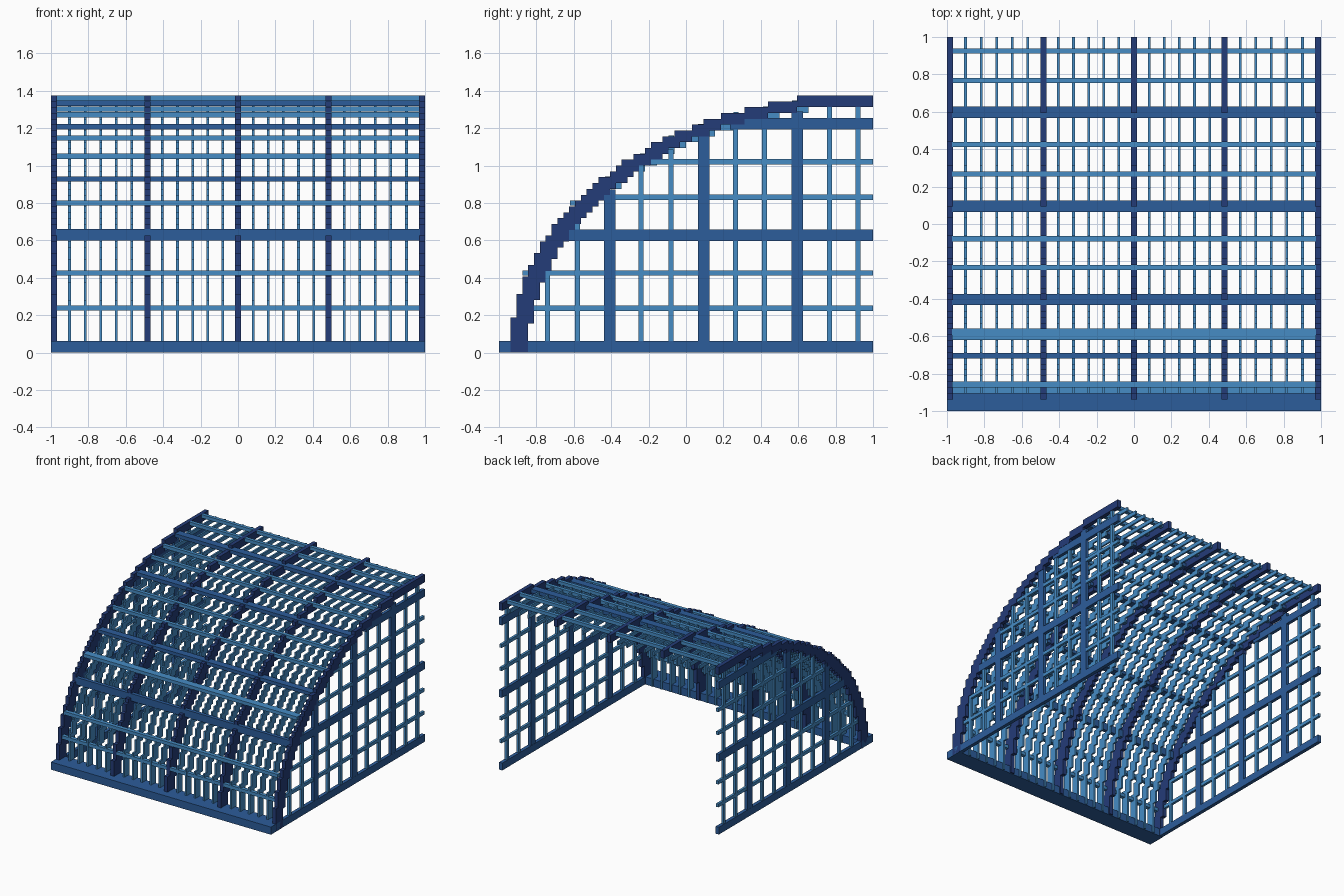
import bpy, bmesh, math

cube = bpy.data.objects.get("Cube")
if cube:
    bpy.data.objects.remove(cube, do_unlink=True)


def material(name, srgb):
    lin = [((c / 255 + 0.055) / 1.055) ** 2.4 for c in srgb] + [1.0]
    m = bpy.data.materials.new(name)
    m.use_nodes = True
    m.diffuse_color = lin
    m.node_tree.nodes["Principled BSDF"].inputs["Base Color"].default_value = lin
    return m


NAVY = material("navy", (36, 60, 120))
BLUE = material("mid blue", (44, 93, 155))
LIGHT = material("light blue", (70, 140, 197))


def finish(bm, name, mat):
    bmesh.ops.recalc_face_normals(bm, faces=bm.faces)
    me = bpy.data.meshes.new(name)
    bm.to_mesh(me)
    bm.free()
    me.materials.append(mat)
    ob = bpy.data.objects.new(name, me)
    bpy.context.collection.objects.link(ob)
    return ob


def box(name, x, y, z, mat):
    bm = bmesh.new()
    bmesh.ops.create_cube(bm, size=1)
    for v in bm.verts:
        for i, (a, b) in enumerate((x, y, z)):
            v.co[i] = a if v.co[i] < 0 else b
    return finish(bm, name, mat)


# Stepped quarter-ellipse arch on a square grid
STEP = 1 / 32
COLS = 62
Y0 = -0.9375


def ellipse_z(y):
    u = min(1.0, (1 - y) / 1.94)
    return 1.375 * math.sqrt(max(0.0, 1 - u * u))


def ellipse_y(z):
    return 1 - 1.94 * math.sqrt(1 - (z / 1.375) ** 2)


def outer(k):
    return math.ceil(ellipse_z(Y0 + (k + 0.5) * STEP) / STEP - 0.01) * STEP


def stair_bar(name, x, width, drop, back, thick, mat):
    """Extrude a stepped arch strip; drop lowers its upper side."""
    top, low = [], []
    first = 1 if drop else 0
    for k in range(first, COLS):
        ya, yb = Y0 + k * STEP, Y0 + (k + 1) * STEP
        zt = outer(k) - drop
        zb = 0.004
        if k >= back + first:
            zb = max(zb, min(outer(k - back) - STEP - drop, zt - thick))
        top += [(ya, zt), (yb, zt)]
        low += [(ya, zb), (yb, zb)]
    pts = []
    for p in top + low[::-1]:
        if not pts or p != pts[-1]:
            pts.append(p)
    bm = bmesh.new()
    face = bm.faces.new([bm.verts.new((x - width / 2, y, z)) for y, z in pts])
    ext = bmesh.ops.extrude_face_region(bm, geom=[face])
    for v in ext["geom"]:
        if isinstance(v, bmesh.types.BMVert):
            v.co.x += width
    bmesh.ops.triangulate(bm, faces=[f for f in bm.faces if len(f.verts) > 4])
    return finish(bm, name, mat)


# Main ribs
ribs = (-0.984, -0.485, 0.0, 0.485, 0.984)
for x in ribs:
    stair_bar("arch_rib", x, 0.032, 0, 3, 0.0625, NAVY)

# Five slim glazing bars in each bay
for a, b in zip(ribs, ribs[1:]):
    for i in range(1, 6):
        stair_bar("glazing_bar", a + (b - a) * i / 6, 0.014, STEP, 2, STEP, LIGHT)

# Front plinth
box("front_plinth", (-1, 1), (-1, -0.855), (0, 0.0625), BLUE)

# Purlins across the roof: centre y, centre z, depth, height, colour
for y, z, d, h, mat in (
        (-0.89, 0.238, 0.03, 0.028, LIGHT), (-0.858, 0.425, 0.032, 0.028, LIGHT),
        (-0.705, 0.63, 0.03, 0.06, BLUE), (-0.59, 0.80, 0.06, 0.028, LIGHT),
        (-0.403, 0.928, 0.06, 0.028, BLUE), (-0.233, 1.05, 0.028, 0.028, LIGHT),
        (-0.078, 1.147, 0.03, 0.028, LIGHT), (0.095, 1.208, 0.06, 0.03, BLUE),
        (0.268, 1.272, 0.028, 0.028, LIGHT), (0.425, 1.303, 0.028, 0.028, LIGHT),
        (0.597, 1.334, 0.062, 0.03, BLUE), (0.767, 1.36, 0.028, 0.028, LIGHT),
        (0.925, 1.36, 0.028, 0.028, LIGHT)):
    box("purlin", (-0.972, 0.972), (y - d / 2, y + d / 2), (z - h / 2, z + h / 2), mat)

# Side lattice walls
posts = (-0.74, -0.58, -0.408, -0.24, -0.08, 0.095, 0.265, 0.42, 0.595, 0.767, 0.92)
rails = (0.237, 0.425, 0.628, 0.83, 1.02, 1.223)
for s in (-1, 1):
    def wall_bar(name, y, z, thick):
        x = sorted((s * (0.972 if thick else 0.975), s * (0.998 if thick else 0.995)))
        box(name, x, y, z, BLUE if thick else LIGHT)

    box("side_sill", sorted((s * 0.97, s * 0.999)), (-0.999, 1), (0.001, 0.061), BLUE)
    for i, y in enumerate(posts):
        thick = i % 3 == 2
        w = 0.031 if thick else 0.014
        wall_bar("side_post", (y - w, y + w), (0.03, ellipse_z(y - w) - 0.05), thick)
    for i, z in enumerate(rails):
        thick = i % 3 == 2
        w = 0.031 if thick else 0.014
        wall_bar("side_rail", (ellipse_y(z + w) + 0.03, 1), (z - w, z + w), thick)
